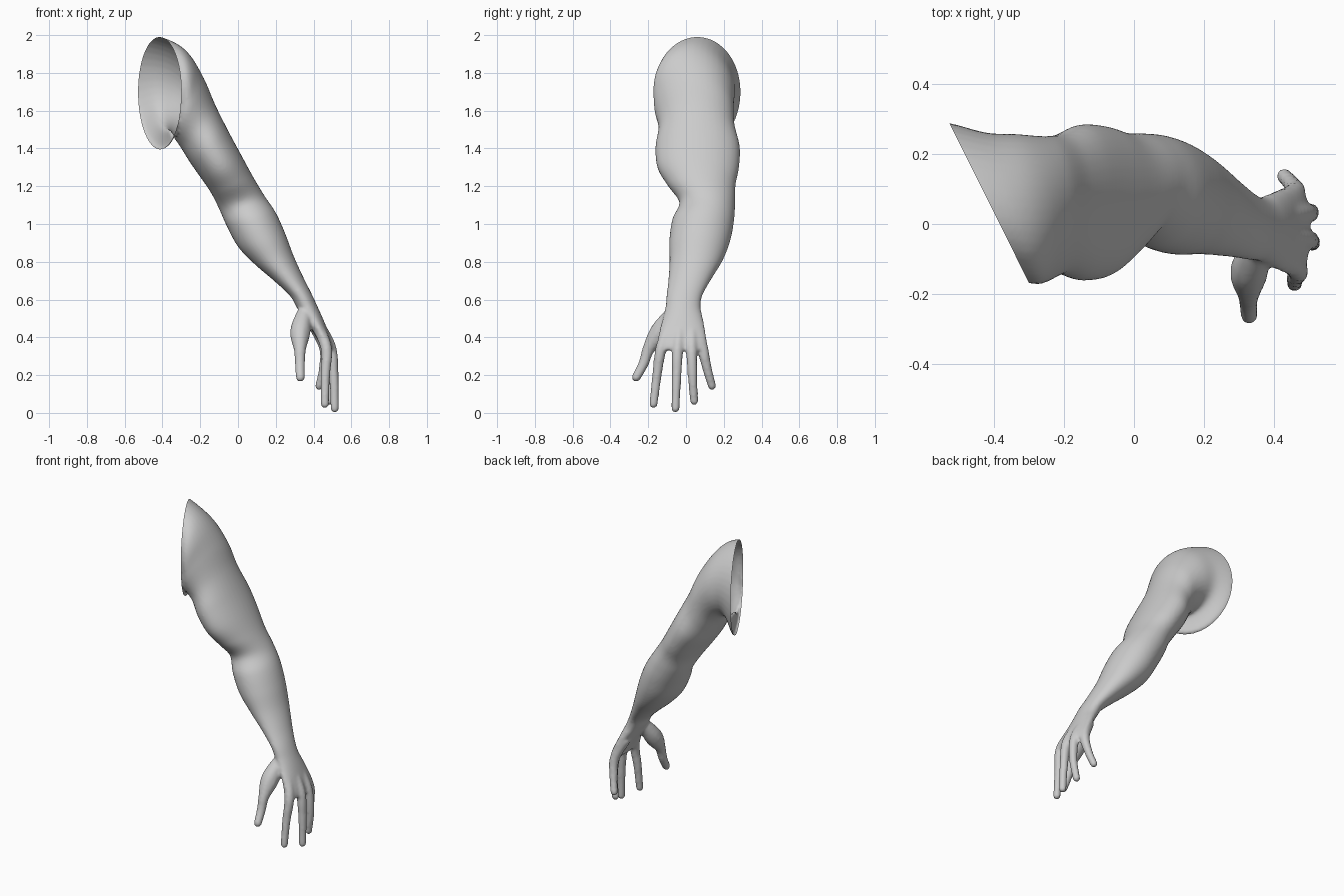
import bpy, bmesh, math
from mathutils import Vector

if "Cube" in bpy.data.objects:
    bpy.data.objects.remove(bpy.data.objects["Cube"])

CUT_POINT = Vector((-0.415, 0.06, 1.70))
CUT_NORMAL = Vector((-0.895, -0.447, 0))
SIDES = 40
bm = bmesh.new()


def catmull(a, b, c, d, t):
    return 0.5 * (2 * b + (c - a) * t + (2 * a - 5 * b + 4 * c - d) * t * t
                  + (3 * b - a - 3 * c + d) * t ** 3)


def section(rx, rz, lx, lz, y0, y1, skew=0.0):
    """Oval from outer point (rx, rz) to inner point (lx, lz), y0..y1 deep."""
    return (Vector(((rx + lx) / 2, (y0 + y1) / 2, (rz + lz) / 2)),
            Vector(((rx - lx) / 2, 0, (rz - lz) / 2)),
            Vector((skew, (y1 - y0) / 2, 0)))


def loft(sections, steps=6):
    rings = []
    n = len(sections)
    for i in range(n - 1):
        ids = [max(i - 1, 0), i, i + 1, min(i + 2, n - 1)]
        for k in range(steps + (i == n - 2)):
            c, u, v = (catmull(*[sections[j][m] for j in ids], k / steps) for m in range(3))
            angles = [2 * math.pi * s / SIDES for s in range(SIDES)]
            rings.append([bm.verts.new(c + u * math.cos(a) + v * math.sin(a)) for a in angles])
    for a, b in zip(rings, rings[1:]):
        for s in range(SIDES):
            t = (s + 1) % SIDES
            bm.faces.new((a[s], a[t], b[t], b[s]))
    bm.faces.new(rings[0])
    bm.faces.new(rings[-1][::-1])


def digit(points, radii):
    """Rounded tapering limb: closely spaced balls along a smooth path."""
    pts = [Vector(p) for p in points]
    n = len(pts)
    for i in range(n - 1):
        ids = [max(i - 1, 0), i, i + 1, min(i + 2, n - 1)]
        steps = max(2, int((pts[i + 1] - pts[i]).length / 0.008))
        for k in range(steps + 1):
            t = k / steps
            made = bmesh.ops.create_icosphere(bm, subdivisions=2,
                                              radius=catmull(*[radii[j] for j in ids], t))
            bmesh.ops.translate(bm, verts=made["verts"],
                                vec=catmull(*[pts[j] for j in ids], t))


# Shoulder opening, then shoulder, upper arm, elbow, forearm, wrist, palm
opening = section(-0.445, 2.0, -0.40, 1.40, -0.17, 0.29, -0.116)
beyond = (opening[0] + CUT_NORMAL * 0.05, opening[1], opening[2])
arm = [
    (-0.18, 1.77, -0.34, 1.46, -0.168, 0.252),
    (-0.12, 1.63, -0.30, 1.40, -0.145, 0.258),
    (-0.05, 1.49, -0.25, 1.32, -0.162, 0.285),
    (0.02, 1.36, -0.19, 1.235, -0.15, 0.28),
    (0.08, 1.25, -0.14, 1.16, -0.095, 0.262),
    (0.14, 1.15, -0.10, 1.08, -0.035, 0.26),
    (0.20, 1.06, -0.06, 0.99, -0.072, 0.255),
    (0.25, 0.95, 0.00, 0.88, -0.088, 0.235),
    (0.295, 0.83, 0.085, 0.79, -0.087, 0.195),
    (0.345, 0.72, 0.19, 0.70, -0.093, 0.135),
    (0.39, 0.63, 0.275, 0.62, -0.103, 0.088),
    (0.42, 0.565, 0.31, 0.56, -0.108, 0.077),
    (0.445, 0.51, 0.345, 0.505, -0.12, 0.088),
    (0.47, 0.45, 0.385, 0.445, -0.138, 0.10),
    (0.497, 0.38, 0.43, 0.375, -0.15, 0.108),
    (0.507, 0.335, 0.455, 0.33, -0.14, 0.10),
]
loft([beyond, opening,
      section(-0.33, 1.955, -0.38, 1.49, -0.172, 0.262, -0.07),
      section(-0.25, 1.885, -0.36, 1.50, -0.172, 0.258, -0.035)]
     + [section(*row) for row in arm])

# Fingers, each running from inside the palm to its tip
fingers = [
    [(0.42, -0.09, 0.46), (0.468, -0.132, 0.34), (0.462, -0.155, 0.19), (0.460, -0.172, 0.047)],
    [(0.43, -0.03, 0.46), (0.492, -0.044, 0.34), (0.508, -0.050, 0.18), (0.512, -0.056, 0.023)],
    [(0.425, 0.03, 0.46), (0.490, 0.030, 0.34), (0.505, 0.034, 0.20), (0.487, 0.043, 0.063)],
    [(0.405, 0.06, 0.46), (0.460, 0.088, 0.34), (0.452, 0.113, 0.23), (0.430, 0.138, 0.142)],
]
for path in fingers:
    digit(path, [0.032, 0.031, 0.026, 0.023])

# Thumb with its fleshy base
digit([(0.35, -0.075, 0.52), (0.33, -0.135, 0.43), (0.328, -0.197, 0.34),
       (0.328, -0.225, 0.26), (0.330, -0.264, 0.188)],
      [0.042, 0.056, 0.034, 0.028, 0.025])

bmesh.ops.recalc_face_normals(bm, faces=bm.faces)
mesh = bpy.data.meshes.new("arm")
bm.to_mesh(mesh)
bm.free()
obj = bpy.data.objects.new("arm", mesh)
bpy.context.collection.objects.link(obj)

# Fuse everything into one skin
remesh = obj.modifiers.new("fuse", 'REMESH')
remesh.mode = 'VOXEL'
remesh.voxel_size = 0.009
soften = obj.modifiers.new("soften", 'SMOOTH')
soften.factor = 0.5
soften.iterations = 6
fused = bpy.data.meshes.new_from_object(
    obj.evaluated_get(bpy.context.evaluated_depsgraph_get()))
obj.modifiers.clear()

# Cut the shoulder open along its slanted plane
bm = bmesh.new()
bm.from_mesh(fused)
bmesh.ops.bisect_plane(bm, geom=bm.verts[:] + bm.edges[:] + bm.faces[:],
                       plane_co=CUT_POINT, plane_no=CUT_NORMAL, clear_outer=True)
for f in bm.faces:
    f.smooth = True
bm.to_mesh(fused)
bm.free()
obj.data = fused
